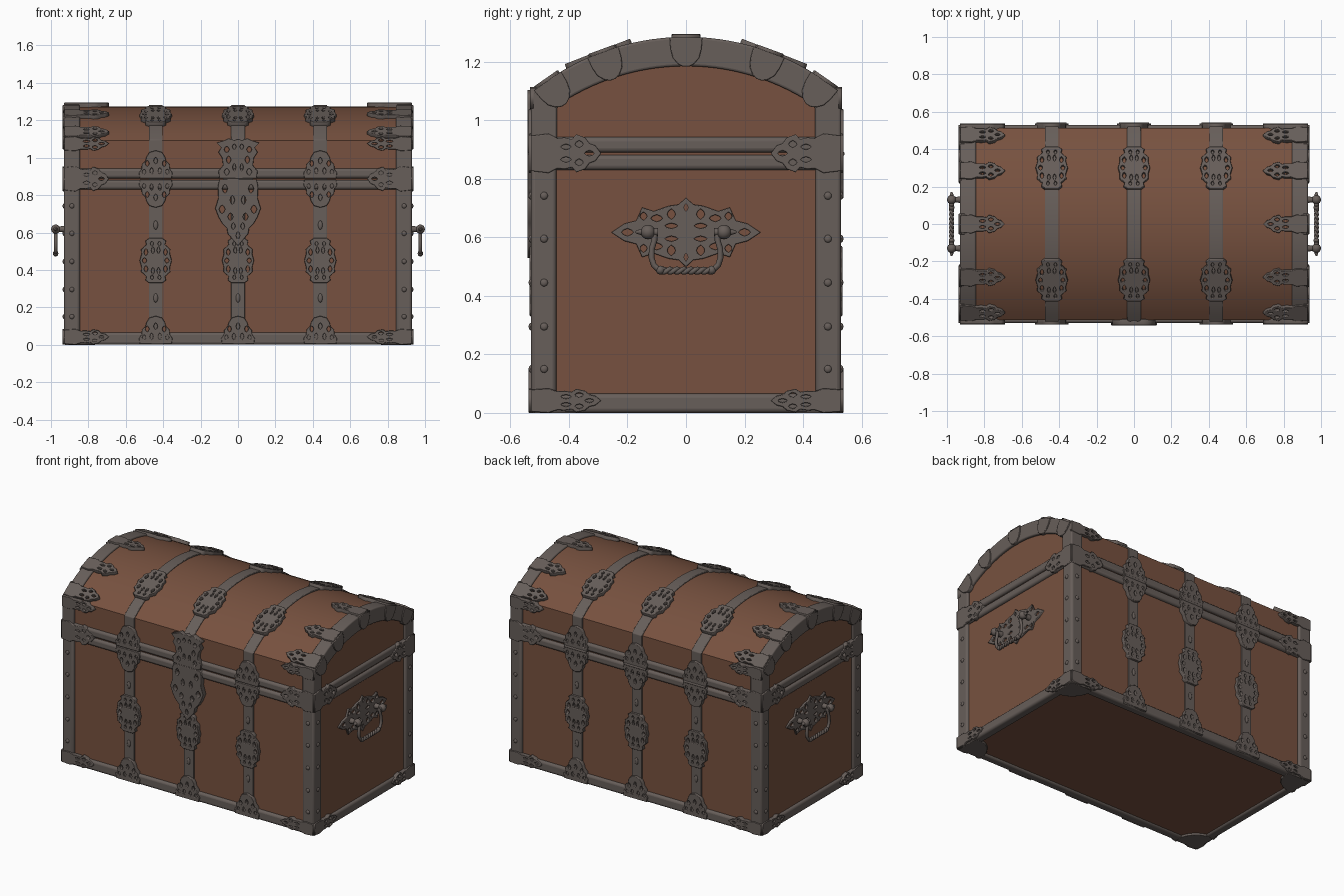
import bpy, bmesh, math
from mathutils import Matrix, Vector

if "Cube" in bpy.data.objects:
    bpy.data.objects.remove(bpy.data.objects["Cube"])

C = bpy.context.scene.collection


def material(name, rgb):
    m = bpy.data.materials.new(name)
    m.diffuse_color = (*rgb, 1)
    m.use_nodes = True
    m.node_tree.nodes["Principled BSDF"].inputs["Base Color"].default_value = m.diffuse_color
    return m


WOOD = material("brown_wood", (0.185, 0.083, 0.050))
IRON = material("grey_iron", (0.135, 0.112, 0.101))


def link(name, me, mat, bevel=0):
    if not me.materials:
        me.materials.append(mat)
    ob = bpy.data.objects.new(name, me)
    C.objects.link(ob)
    if bevel:
        b = ob.modifiers.new("bevel", 'BEVEL')
        b.width, b.segments, b.limit_method, b.angle_limit = bevel, 3, 'ANGLE', math.radians(40)
    return ob


def finish(bm, name, mat, bevel=0):
    bmesh.ops.recalc_face_normals(bm, faces=bm.faces[:])
    me = bpy.data.meshes.new(name)
    bm.to_mesh(me)
    bm.free()
    me.shade_smooth()
    me.set_sharp_from_angle(angle=math.radians(35))
    return link(name, me, mat, bevel)


def box(name, lo, hi, mat, bevel=0.0):
    lo, hi = Vector(lo), Vector(hi)
    bm = bmesh.new()
    bmesh.ops.create_cube(bm, size=1, matrix=Matrix.Translation((lo + hi) / 2) @ Matrix.Diagonal((*(hi - lo), 1)))
    return finish(bm, name, mat, bevel)


def prism(name, pts, x0, x1, mat, bevel=0):
    bm = bmesh.new()
    f = bm.faces.new([bm.verts.new((x0, y, z)) for y, z in pts])
    r = bmesh.ops.extrude_face_region(bm, geom=[f])
    bmesh.ops.translate(bm, vec=(x1 - x0, 0, 0), verts=[v for v in r['geom'] if isinstance(v, bmesh.types.BMVert)])
    return finish(bm, name, mat, bevel)


def ball(name, p, r, mat=IRON, squash=(1, 1, 1)):
    bm = bmesh.new()
    bmesh.ops.create_uvsphere(bm, u_segments=14, v_segments=8, radius=r,
                              matrix=Matrix.Translation(p) @ Matrix.Diagonal((*squash, 1)))
    return finish(bm, name, mat)


def bar(name, a, b, r1, r2):
    a, b = Vector(a), Vector(b)
    q = (b - a).to_track_quat('Z', 'Y').to_matrix().to_4x4()
    bm = bmesh.new()
    bmesh.ops.create_cone(bm, cap_ends=True, segments=12, radius1=r1, radius2=r2, depth=(b - a).length,
                          matrix=Matrix.Translation((a + b) / 2) @ q)
    return finish(bm, name, IRON)


def curve_mesh(cu):
    tmp = bpy.data.objects.new("tmp", cu)
    C.objects.link(tmp)
    me = bpy.data.meshes.new_from_object(tmp.evaluated_get(bpy.context.evaluated_depsgraph_get()))
    bpy.data.objects.remove(tmp)
    return me


def wire(name, pts, r):
    cu = bpy.data.curves.new(name, 'CURVE')
    cu.dimensions, cu.bevel_depth, cu.bevel_resolution, cu.use_fill_caps = '3D', r, 2, True
    s = cu.splines.new('POLY')
    s.points.add(len(pts) - 1)
    for q, p in zip(s.points, pts):
        q.co = (*p, 1)
    me = curve_mesh(cu)
    me.shade_smooth()
    return link(name, me, IRON)


def plate(name, half, holes):
    """Pierced plate: outline (u, half width) mirrored in v, holes (u, v, ru, rv) mirrored too."""
    cu = bpy.data.curves.new(name, 'CURVE')
    cu.dimensions, cu.fill_mode = '2D', 'BOTH'
    cu.extrude, cu.bevel_depth, cu.bevel_resolution, cu.offset = 0.0135, 0.003, 1, -0.003
    loops = [half + [(u, -v) for u, v in reversed(half) if v > 0]]
    for u, v, ru, rv in holes:
        for sv in ((v, -v) if v else (0,)):
            loops.append([(u + ru * math.cos(k * math.pi / 4), sv + rv * math.sin(k * math.pi / 4)
                           * (1 if k % 4 == 2 else 0.75)) for k in range(8)])
    for lp in loops:
        s = cu.splines.new('POLY')
        s.points.add(len(lp) - 1)
        s.use_cyclic_u = True
        for q, (u, v) in zip(s.points, lp):
            q.co = (u, v, 0, 1)
    me = curve_mesh(cu)
    me.transform(Matrix.Translation((0, 0, -0.0085)))
    return me


def place(me, name, o, u, n, su=1, sv=1):
    u, n = Vector(u).normalized(), Vector(n).normalized()
    m = Matrix((u, n.cross(u), n)).transposed().to_4x4()
    link(name, me, IRON).matrix_world = Matrix.Translation(o) @ m @ Matrix.Diagonal((su, sv, 1, 1))


CZ, R = 0.456, 0.834


def arc(y, off=0.0, cz=CZ, r=R):
    return cz + math.sqrt((r + off) ** 2 - y * y)


def profile(hw, z0, off=0.0, cz=CZ, r=R, n=28):
    ys = [-hw + 2 * hw * i / n for i in range(n + 1)]
    return [(-hw, z0)] + [(y, arc(y, off, cz, r)) for y in ys] + [(hw, z0)]


# Wooden body and domed lid
box("wooden_body", (-0.913, -0.512, 0.012), (0.913, 0.512, 0.884), WOOD)
prism("wooden_lid", profile(0.512, 0.884, -0.017), -0.913, 0.913, WOOD)

# Flat iron straps running over front, lid and back
for x in (-0.44, 0, 0.44):
    prism("strap", profile(0.521, 0.03, -0.009), x - 0.037, x + 0.037, IRON, 0.004)

# Iron frame: corner posts, rails and arched lid ends
for s in (-1, 1):
    xa, xb = sorted((s * 0.845, s * 0.93))
    ring = profile(0.53, 0.89, -0.005) + profile(0.44, 0.89, 0, 0.401, 0.784)[::-1]
    prism("lid_end_band", ring, xa, xb, IRON, 0.008)
    for t in (-1, 1):
        ya, yb = sorted((t * 0.443, t * 0.53))
        box("corner_post", (xa, ya, 0), (xb, yb, 0.883), IRON, 0.014)
    for z0, z1 in ((0, 0.066), (0.83, 0.882), (0.89, 0.943)):
        ya, yb = sorted((s * 0.47, s * 0.53))
        box("long_rail", (-0.925, ya, z0), (0.925, yb, z1), IRON, 0.015)
        xc, xd = sorted((s * 0.87, s * 0.93))
        box("end_rail", (xc, -0.525, z0), (xd, 0.525, z1), IRON, 0.015)

# Pierced ornament patterns
MEDAL = plate("medallion", [(-0.12, 0.035), (-0.105, 0.055), (-0.085, 0.05), (-0.06, 0.078), (-0.035, 0.076),
                            (0, 0.086), (0.035, 0.076), (0.06, 0.078), (0.085, 0.05), (0.105, 0.055), (0.12, 0.035)],
              [(s * a, v, p, q) for s in (-1, 1) for a, v, p, q in
               ((0.045, 0.052, 0.018, 0.010), (0.055, 0.015, 0.018, 0.008), (0.09, 0.02, 0.012, 0.008))]
              + [(0, 0.06, 0.014, 0.012)])
HALF = plate("half_medallion", [(0, 0.085), (0.03, 0.09), (0.05, 0.076), (0.075, 0.074), (0.095, 0.055),
                                (0.115, 0.05), (0.14, 0.034), (0.15, 0)],
             [(0.035, 0.062, 0.014, 0.010), (0.04, 0.022, 0.018, 0.009), (0.08, 0.045, 0.016, 0.010),
              (0.095, 0, 0.018, 0.010)])
LEAF = plate("leaf", [(0, 0.05), (0.06, 0.056), (0.09, 0.043), (0.115, 0.045), (0.14, 0.04), (0.155, 0.054),
                      (0.185, 0.045), (0.2, 0.028), (0.22, 0.022), (0.24, 0)],
             [(0.12, 0.018, 0.018, 0.008), (0.165, 0.026, 0.014, 0.010), (0.2, 0, 0.016, 0.008)])
CLAW = plate("claw", [(0, 0.056), (0.04, 0.053), (0.07, 0.045), (0.09, 0.028), (0.1, 0.01)], [])
FOOT = plate("foot", [(0, 0), (0.11, 0.11), (0.145, 0.085), (0.165, 0.045), (0.172, 0)], [])
HASP = plate("hasp", [(0, 0.1), (0.04, 0.105), (0.07, 0.08), (0.11, 0.085), (0.14, 0.105), (0.165, 0.09),
                      (0.19, 0.115), (0.205, 0.07), (0.215, 0.05), (0.205, 0.02), (0.212, 0)],
             [(0.035, 0.06, 0.018, 0.014), (0.1, 0.05, 0.02, 0.012), (0.155, 0.06, 0.016, 0.014),
              (0.17, 0.02, 0.014, 0.010), (0.06, 0.02, 0.02, 0.008)])
LOCK = plate("lock", [(0, 0.1), (0.04, 0.108), (0.1, 0.105), (0.155, 0.122), (0.2, 0.105), (0.235, 0.085),
                      (0.26, 0.06), (0.29, 0.055), (0.32, 0.03), (0.355, 0)],
             [(0.05, 0.07, 0.024, 0.014), (0.11, 0.03, 0.024, 0.012), (0.16, 0.085, 0.022, 0.016),
              (0.2, 0.04, 0.02, 0.014), (0.25, 0.025, 0.018, 0.010), (0.3, 0, 0.02, 0.010)])
BACKPLATE = plate("backplate", [(s * u, v) for s, q in
                                ((-1, [(0.255, 0), (0.21, 0.03), (0.17, 0.04), (0.15, 0.085), (0.11, 0.072),
                                       (0.06, 0.09), (0.025, 0.095), (0, 0.118)]),
                                 (1, [(0.025, 0.095), (0.06, 0.09), (0.11, 0.072), (0.15, 0.085), (0.17, 0.04),
                                      (0.21, 0.03), (0.255, 0)])) for u, v in q],
                  [(s * a, v, p, q) for s in (-1, 1) for a, v, p, q in
                   ((0.2, 0, 0.02, 0.013), (0.145, 0.055, 0.012, 0.014), (0.1, 0.048, 0.02, 0.012),
                    (0.05, 0.062, 0.014, 0.018), (0.05, 0.022, 0.022, 0.009))] + [(0, 0.085, 0.01, 0.018)])

UP, DOWN = (0, 0, 1), (0, 0, -1)
for t in (-1, 1):
    n = (0, t, 0)
    # Strap ornaments on front, back and lid
    for x in (-0.44, 0, 0.44):
        place(MEDAL, "strap_medallion", (x, t * 0.526, 0.45), UP, n)
        place(HALF, "strap_foot", (x, t * 0.53, 0.004), UP, n)
        for z in (0.25, 0.64):
            ball("strap_boss", (x, t * 0.522, z), 0.012, IRON, (1, 0.6, 2))
        if x or t > 0:
            place(HALF, "rail_ornament", (x, t * 0.53, 0.883), DOWN, n)
            place(HALF, "rail_ornament", (x, t * 0.53, 0.889), UP, n)
        y, z = t * 0.3, arc(0.3, -0.006)
        place(MEDAL, "lid_medallion", (x, y, z), (0, z - CZ, -y), (0, y, z - CZ))
    for x in ((-0.44, 0, 0.44) if t > 0 else (0,)):
        bar("hinge_barrel", (x - 0.08, t * 0.533, 0.886), (x + 0.08, t * 0.533, 0.886), 0.009, 0.009)
    for s in (-1, 1):
        # Corner sleeves on rails, lid edges and underside
        for z, w in ((0.887, 1.2), (0.042, 0.75)):
            place(LEAF, "corner_leaf", (s * 0.93, t * 0.53, z), (-s, 0, 0), n, 1, w)
            place(LEAF, "corner_leaf", (s * 0.93, t * 0.53, z), (0, -t, 0), (s, 0, 0), 1, w)
        place(LEAF, "lid_side_leaf", (s * 0.93, t * 0.525, 1.075), (-s, 0, 0), n, 1, 0.7)
        place(FOOT, "corner_foot", (s * 0.925, t * 0.525, 0.007), (-s, -t, 0), DOWN)
        # Rivets on the posts
        for z in (0.15, 0.295, 0.445, 0.595, 0.742):
            ball("rivet", (s * 0.93, t * 0.485, z), 0.013, IRON, (0.6, 1, 1))
            ball("rivet", (s * 0.888, t * 0.53, z), 0.013, IRON, (1, 0.6, 1))

# Lock on the front
place(HASP, "lock_hasp", (0, -0.534, 0.889), UP, (0, -1, 0))
place(LOCK, "lock_plate", (0, -0.534, 0.884), DOWN, (0, -1, 0))

for s in (-1, 1):
    # Leaves and claws folded over the lid ends
    for y in (-0.475, -0.285, 0, 0.285, 0.475):
        z = arc(y, -0.004)
        rad = Vector((0, y, z - CZ)).normalized()
        place(LEAF, "lid_leaf", (s * 0.93, y, z), (-s, 0, 0), rad, 1, 0.9)
        place(CLAW, "lid_claw", Vector((s * 0.929, y, z)) - rad * 0.003, -rad, (s, 0, 0))
    # Carrying handles: pierced plate, knobs, arms and twisted grip
    place(BACKPLATE, "handle_plate", (s * 0.917, 0, 0.617), (0, 1, 0), (s, 0, 0))
    X = s * 0.975
    for t in (-1, 1):
        bar("handle_stem", (s * 0.91, t * 0.13, 0.618), (X, t * 0.13, 0.618), 0.02, 0.012)
        ball("handle_knob", (X, t * 0.13, 0.618), 0.025)
        bar("handle_finial", (X, t * 0.145, 0.618), (X, t * 0.172, 0.618), 0.014, 0.004)
        wire("handle_arm", [(X, t * a, b) for a, b in ((0.105, 0.618), (0.108, 0.59), (0.117, 0.56), (0.118, 0.53),
                                                       (0.11, 0.505), (0.095, 0.49), (0.075, 0.487))], 0.01)
        bar("handle_pin", (X, t * 0.095, 0.618), (X, t * 0.13, 0.618), 0.013, 0.013)
        ball("handle_collar", (X, t * 0.088, 0.488), 0.015)
    for k in (0, math.pi):
        wire("twisted_grip", [(X + 0.006 * math.cos(k + i * 0.4), -0.088 + 0.176 * i / 60,
                               0.486 + 0.006 * math.sin(k + i * 0.4)) for i in range(61)], 0.008)
